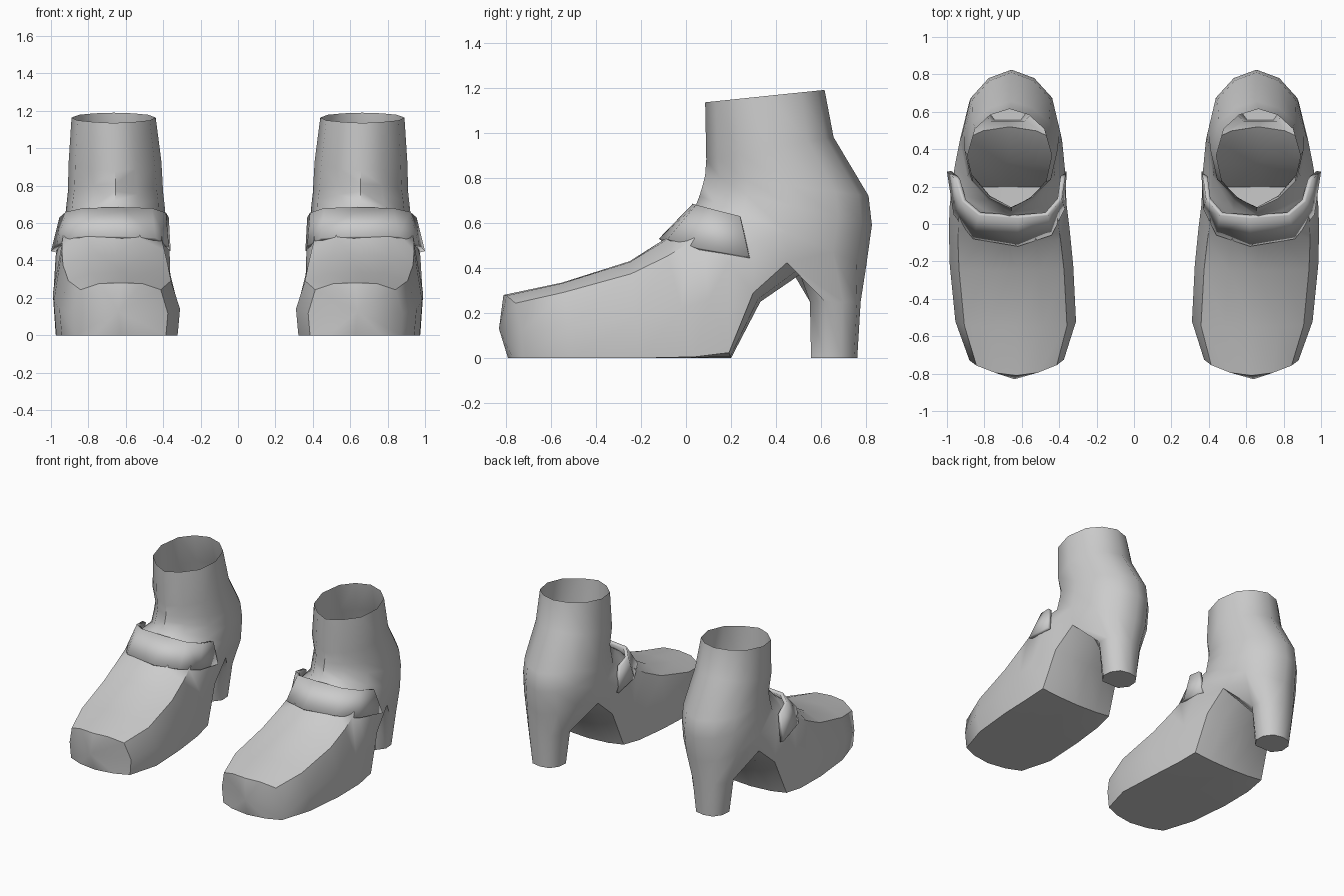
import bpy, bmesh
from math import radians
from mathutils import Vector

if "Cube" in bpy.data.objects:
    bpy.data.objects.remove(bpy.data.objects["Cube"])


def finish(name, bm, angle):
    """Turn a bmesh into a smooth object mirrored to make the pair."""
    bmesh.ops.recalc_face_normals(bm, faces=bm.faces)
    mesh = bpy.data.meshes.new(name)
    bm.to_mesh(mesh)
    bm.free()
    ob = bpy.data.objects.new(name, mesh)
    bpy.context.collection.objects.link(ob)
    bpy.ops.object.select_all(action='DESELECT')
    ob.select_set(True)
    bpy.context.view_layer.objects.active = ob
    bpy.ops.object.shade_smooth_by_angle(angle=radians(angle))
    mirror = ob.modifiers.new("pair", 'MIRROR')
    mirror.use_mirror_merge = False
    return ob


# Half cross-sections from sole/back (t=0) to instep/front (t=1)
FOOT = [(0, 0), (.55, 0), (.96, 0), (1, .42), (.85, .87), (.45, .99), (0, 1)]
ANKLE = [(0, 0), (.46, .06), (.82, .2), (1, .47), (.86, .74), (.45, .91), (0, 1)]

# Rings: instep y,z / sole y,z / inner x, outer x / foot-to-ankle blend
RINGS = [
    (-.81, .28, -.79, 0, .375, .88, 0),
    (-.55, .335, -.50, 0, .31, .955, 0),
    (-.25, .43, -.20, 0, .325, .985, 0),
    (-.10, .525, .04, 0, .345, .99, .05),
    (-.03, .60, .20, 0, .36, .985, .2),
    (.01, .64, .33, .25, .365, .975, .5),
    (.04, .67, .52, .38, .37, .96, .75),
    (.06, .72, .80, .41, .385, .93, 1),
    (.075, .77, .825, .59, .39, .92, 1),
    (.085, .81, .81, .72, .40, .91, 1),
    (.09, .88, .655, .98, .41, .905, 1),
    (.085, 1.135, .615, 1.19, .44, .89, 1),
]


def ring_points(ty, tz, by, bz, xin, xout, blend):
    cx, hw = (xin + xout) / 2, (xout - xin) / 2
    half = [Vector(f).lerp(Vector(a), blend) for f, a in zip(FOOT, ANKLE)]
    loop = [(u, t) for u, t in half] + [(-u, t) for u, t in half[-2:0:-1]]
    return [Vector((cx + u * hw, by + (ty - by) * t, bz + (tz - bz) * t)) for u, t in loop]


# Boot upper: rings that swing from the toe round to the ankle opening
bm = bmesh.new()
rings = []
for i, r in enumerate(RINGS):
    pts = ring_points(*r)
    if i == 0:  # rounded toe outline
        for p in pts:
            p.y += .07 * (abs(p.x - .63) / .25) ** 2
    rings.append([bm.verts.new(p) for p in pts])
n = len(rings[0])
HEEL_RING, HEEL_COLS = 6, (n - 2, n - 1, 0, 1)
for i in range(len(rings) - 1):
    for j in range(n):
        if i == HEEL_RING and j in HEEL_COLS:
            continue
        k = (j + 1) % n
        bm.faces.new((rings[i][j], rings[i][k], rings[i + 1][k], rings[i + 1][j]))

# Toe cap
tip = bm.verts.new((.64, -.83, .13))
for j in range(n):
    bm.faces.new((rings[0][j], tip, rings[0][(j + 1) % n]))

# Heel: grows down out of the gap left under the back of the boot
cols = (-2, -1, 0, 1, 2)
loop = [rings[HEEL_RING][c] for c in cols] + [rings[HEEL_RING + 1][c] for c in cols[::-1]]
plan = [(-1, .3), (-.6, 0), (0, 0), (.6, 0), (1, .3),
        (.95, .65), (.6, .93), (0, 1), (-.6, .93), (-.95, .65)]
for z, y0, y1, hw in ((.25, .55, .775, .15), (0, .555, .76, .115)):
    new = [bm.verts.new((.675 + u * hw, y0 + (y1 - y0) * v, z)) for u, v in plan]
    for j in range(10):
        k = (j + 1) % 10
        bm.faces.new((loop[j], loop[k], new[k], new[j]))
    loop = new
bm.faces.new(loop)
finish("boot_body", bm, 50)

# Strap across the instep
front = [(.36, .28, .45), (.37, .08, .48), (.44, -.06, .52), (.62, -.12, .53),
         (.86, -.08, .53), (.965, .05, .49), (1, .28, .45)]
back = [(.37, .24, .63), (.385, .13, .655), (.46, .045, .68), (.62, .03, .685),
        (.83, .045, .68), (.92, .12, .66), (.955, .24, .63)]
bm = bmesh.new()
rows = [[bm.verts.new(p) for p in edge] for edge in (front, back)]
for j in range(6):
    bm.faces.new((rows[0][j], rows[0][j + 1], rows[1][j + 1], rows[1][j]))
strap = finish("instep_strap", bm, 50)
solid = strap.modifiers.new("thickness", 'SOLIDIFY')
solid.thickness = .025
solid.offset = -1
